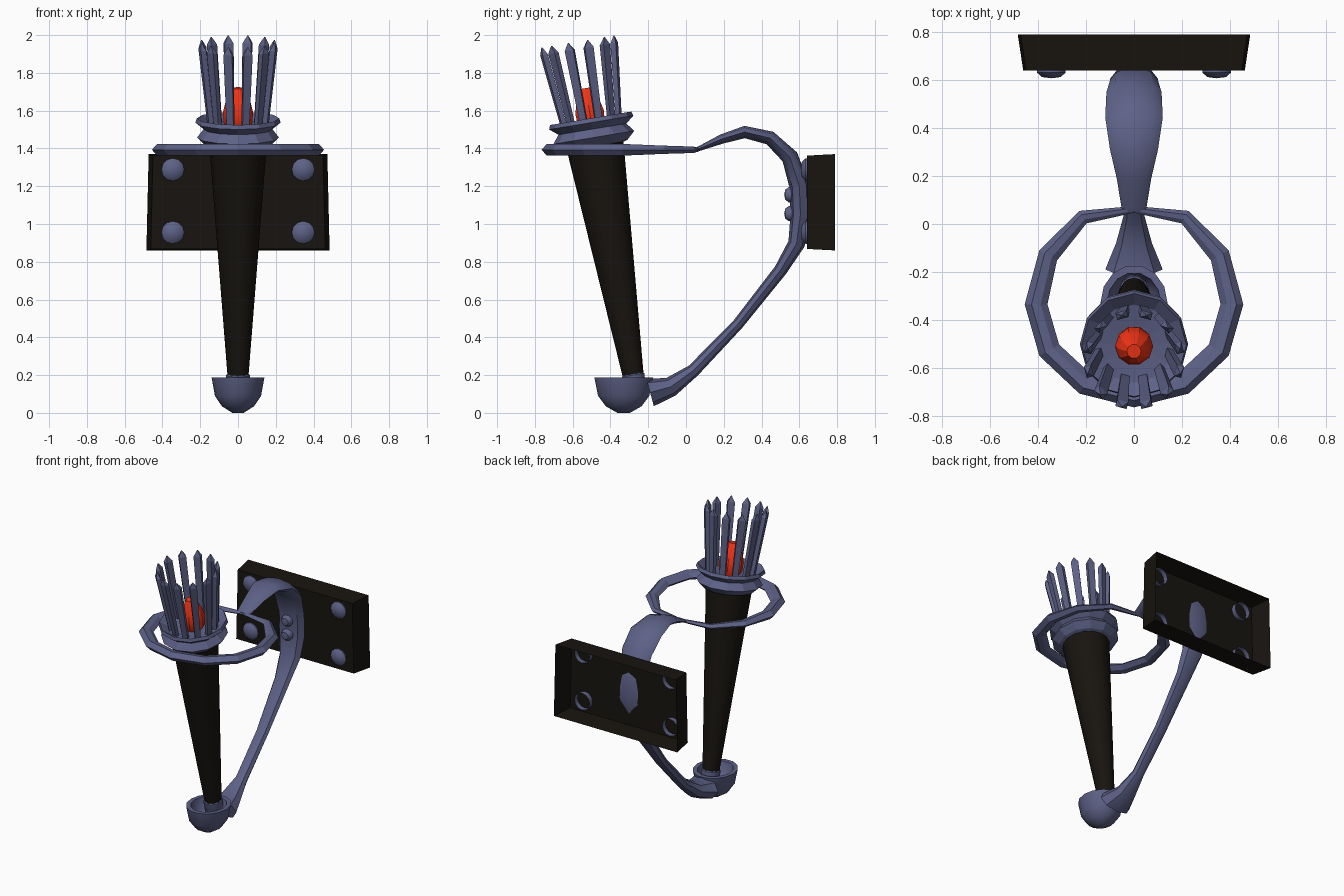
import bpy, bmesh
from math import sin, cos, pi, radians, atan2
from mathutils import Vector, Matrix

if "Cube" in bpy.data.objects:
    bpy.data.objects.remove(bpy.data.objects["Cube"])


def material(name, rgb):
    m = bpy.data.materials.new(name)
    m.diffuse_color = (*rgb, 1)
    m.use_nodes = True
    m.node_tree.nodes["Principled BSDF"].inputs["Base Color"].default_value = m.diffuse_color
    return m


IRON = material("iron", (0.11, 0.12, 0.24))
DARK = material("dark_wood", (0.009, 0.007, 0.005))
EMBER = material("ember", (0.9, 0.035, 0.008))


def make(name, verts, faces, mat, matrix=Matrix(), smooth=None):
    bm = bmesh.new()
    vs = [bm.verts.new(matrix @ Vector(v)) for v in verts]
    for f in faces:
        bm.faces.new([vs[i] for i in f])
    bmesh.ops.remove_doubles(bm, verts=bm.verts, dist=1e-5)
    bmesh.ops.recalc_face_normals(bm, faces=bm.faces)
    me = bpy.data.meshes.new(name)
    bm.to_mesh(me)
    bm.free()
    me.materials.append(mat)
    ob = bpy.data.objects.new(name, me)
    bpy.context.collection.objects.link(ob)
    if smooth:
        bpy.ops.object.select_all(action='DESELECT')
        ob.select_set(True)
        bpy.context.view_layer.objects.active = ob
        bpy.ops.object.shade_smooth_by_angle(angle=radians(smooth))
    return ob


def loft(name, rings, mat, matrix=Matrix(), closed=False, caps=True, smooth=None):
    """Skin a list of equal-length point rings."""
    n, k = len(rings[0]), len(rings)
    verts = [p for r in rings for p in r]
    faces = []
    for i in range(k if closed else k - 1):
        a, b = i * n, (i + 1) % k * n
        faces += [(a + j, a + (j + 1) % n, b + (j + 1) % n, b + j) for j in range(n)]
    if caps and not closed:
        faces += [tuple(range(n)), tuple(range((k - 1) * n, k * n))]
    return make(name, verts, faces, mat, matrix, smooth)


def lathe(name, profile, mat, matrix=Matrix(), sides=12, caps=True, smooth=None):
    """Spin (radius, height) points about local z."""
    rings = [[(r * cos(2 * pi * j / sides), r * sin(2 * pi * j / sides), h)
              for j in range(sides)] for r, h in profile]
    return loft(name, rings, mat, matrix, caps=caps, smooth=smooth)


# Tilted torch frame: local z runs up the torch axis
TORCH = Matrix.Translation((0, -0.28, 0.2)) @ Matrix.Rotation(radians(9.4), 4, 'X')

# Torch shaft, end knob and flared collar
lathe("torch_shaft", [(0.052, -0.05), (0.155, 1.27)], DARK, TORCH, 16, smooth=40)
lathe("torch_end_knob", [(0.03, -0.13), (0.06, -0.08), (0.063, 0.0), (0.05, 0.015)],
      IRON, TORCH, 10, smooth=40)
lathe("torch_collar", [(0.145, 1.225), (0.175, 1.235), (0.217, 1.275), (0.182, 1.32),
                       (0.226, 1.355), (0.218, 1.378), (0.165, 1.34), (0.02, 1.325)],
      IRON, TORCH, 12)

# Glowing ember
lathe("ember", [(0.05, 1.31), (0.075, 1.35), (0.08, 1.41), (0.065, 1.47),
                (0.03, 1.54)], EMBER, TORCH, 10, smooth=30)

# Crown of twelve pointed spikes
for k in range(12):
    rot = TORCH @ Matrix.Rotation(radians(15 + 30 * k), 4, 'Z')
    rings = [[(r - t, -w, h), (r + t, -w, h), (r + t, w, h), (r - t, w, h)]
             for r, t, w, h in ((0.148, 0.012, 0.018, 1.32), (0.195, 0.015, 0.024, 1.75),
                                (0.2, 0.002, 0.002, 1.79))]
    loft(f"crown_spike_{k + 1}", rings, IRON, rot)

# Hoop around the torch, thinning toward the bracket
hoop = []
for k in range(12):
    a = radians(90 + 30 * k)
    back = min(k, 12 - k)
    w, h = {0: (0.028, 0.01), 1: (0.06, 0.017), 2: (0.085, 0.022)}.get(back, (0.095, 0.031))
    ry = {0: 0.41, 1: 0.45, 2: 0.45}.get(back, 0.43)
    section = [(0, 0), (0.3, 1), (0.7, 0.8), (1, 0), (0.7, -0.8), (0.3, -1)]
    hoop.append([((0.456 - u * w) * cos(a), -0.335 + (ry - u * w) * sin(a), 1.393 + v * h)
                 for u, v in section])
loft("hoop", hoop, IRON, closed=True)

# Bracket strap: (y, z, thickness, half width) along its path
path = [(0.055, 1.393, 0.022, 0.05), (0.19, 1.45, 0.05, 0.072), (0.31, 1.487, 0.065, 0.1),
        (0.445, 1.455, 0.075, 0.12), (0.55, 1.355, 0.09, 0.115), (0.6, 1.2, 0.105, 0.1),
        (0.606, 1.05, 0.105, 0.1), (0.585, 0.895, 0.09, 0.08), (0.5, 0.755, 0.07, 0.06),
        (0.275, 0.47, 0.06, 0.046), (0.04, 0.225, 0.07, 0.042), (-0.08, 0.138, 0.105, 0.075),
        (-0.19, 0.108, 0.15, 0.12)]
strap = []
for i, (y, z, t, w) in enumerate(path):
    p, q = path[max(i - 1, 0)], path[min(i + 1, len(path) - 1)]
    ang = atan2(q[1] - p[1], q[0] - p[0])
    ny, nz = -sin(ang), cos(ang)
    ring = []
    for j in range(8):
        c, s = w * cos(j * pi / 4), t / 2 * sin(j * pi / 4)
        ring.append((c, y + ny * s, z + nz * s))
    strap.append(ring)
loft("bracket_strap", strap, IRON, smooth=35)

# Hollow cup holding the torch foot
CUP = Matrix.Translation((0, -0.33, 0)) @ Matrix.Diagonal((1, 1.14, 1, 1))
lathe("cup", [(0.03, 0.0), (0.085, 0.035), (0.122, 0.09), (0.14, 0.188), (0.112, 0.188),
              (0.1, 0.12), (0.06, 0.07), (0.02, 0.055)], IRON, CUP, 14, smooth=40)

# Open-backed wall plate
front = [(-0.462, 0.64, 0.868), (0.462, 0.64, 0.868), (0.45, 0.64, 1.362), (-0.45, 0.64, 1.362)]
rear = [(-0.485, 0.79, 0.86), (0.485, 0.79, 0.86), (0.473, 0.79, 1.37), (-0.473, 0.79, 1.37)]
make("wall_plate", front + rear,
     [(0, 1, 2, 3)] + [(i, (i + 1) % 4, (i + 1) % 4 + 4, i + 4) for i in range(4)], DARK)


# Domed bolts facing the front, open behind
def bolt(name, x, y, z, r):
    m = Matrix.Translation((x, y, z)) @ Matrix.Rotation(pi / 2, 4, 'X')
    lathe(name, [(r, -0.035), (r, 0.008), (r * 0.65, 0.027), (0, 0.032)],
          IRON, m, 12, caps=False, smooth=40)


for side, x in (("left", -0.345), ("right", 0.345)):
    bolt(f"plate_bolt_upper_{side}", x, 0.64, 1.288, 0.06)
    bolt(f"plate_bolt_lower_{side}", x, 0.64, 0.955, 0.06)
bolt("bracket_bolt_upper", 0, 0.552, 1.155, 0.04)
bolt("bracket_bolt_lower", 0, 0.552, 1.055, 0.04)
